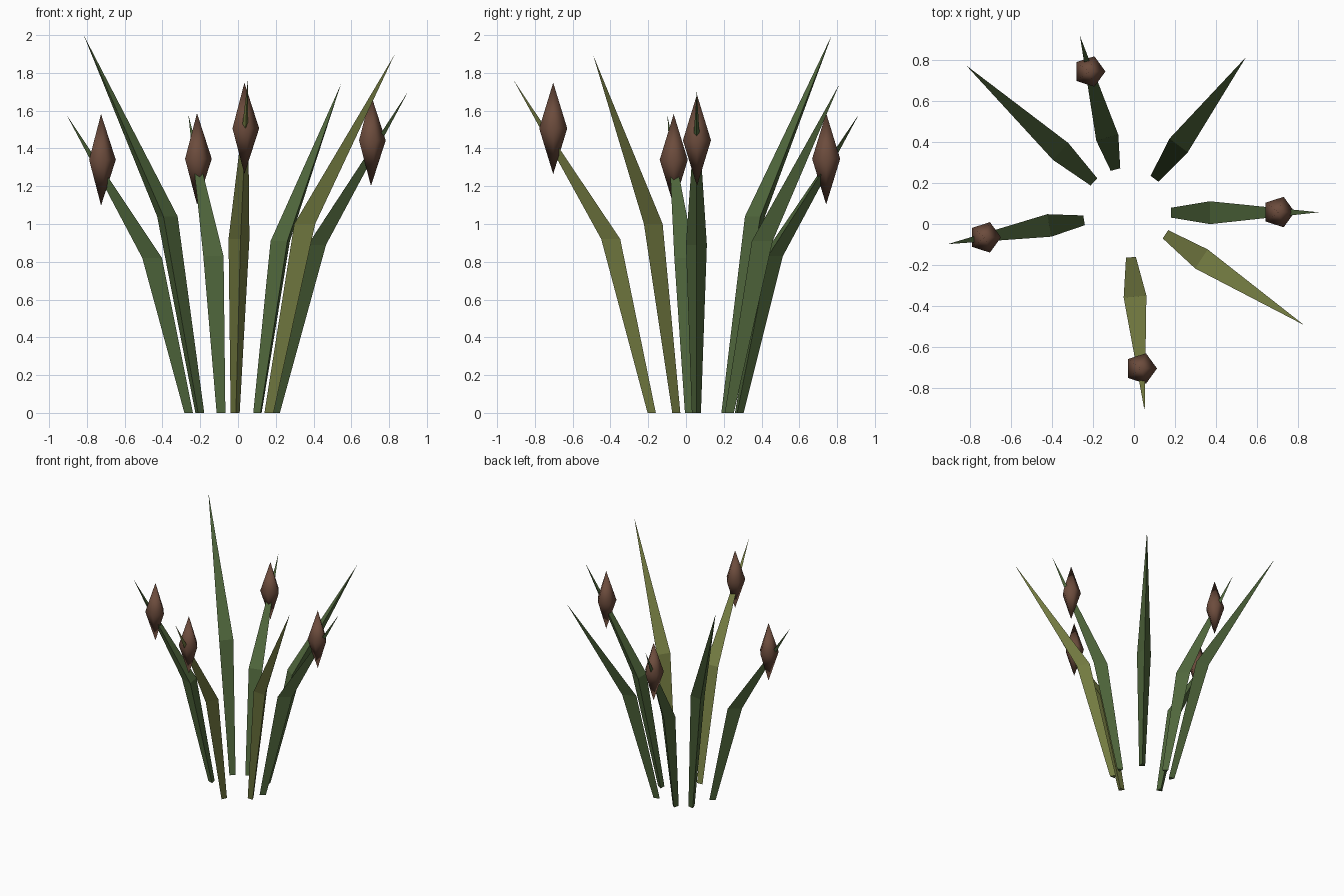
import bpy, bmesh, math
from mathutils import Vector

if "Cube" in bpy.data.objects:
    bpy.data.objects.remove(bpy.data.objects["Cube"])


def material(name, rgb):
    m = bpy.data.materials.new(name)
    m.diffuse_color = (*rgb, 1)
    m.use_nodes = True
    m.node_tree.nodes["Principled BSDF"].inputs["Base Color"].default_value = m.diffuse_color
    return m


GREEN = material("leaf green", (0.080, 0.135, 0.045))
OLIVE = material("leaf olive", (0.180, 0.205, 0.055))
BROWN = material("seed head brown", (0.150, 0.072, 0.046))


def finish(bm, name, mat, smooth):
    bmesh.ops.recalc_face_normals(bm, faces=bm.faces)
    for f in bm.faces:
        f.smooth = smooth
    me = bpy.data.meshes.new(name)
    bm.to_mesh(me)
    bm.free()
    me.materials.append(mat)
    ob = bpy.data.objects.new(name, me)
    bpy.context.collection.objects.link(ob)


# Blade: three-sided section, flat side inward, ridge outward, bent once
def blade(name, base, mid, tip, mat):
    bm = bmesh.new()
    out = Vector((tip[0] - base[0], tip[1] - base[1], 0)).normalized()
    side = Vector((-out.y, out.x, 0))

    def ring(p, width):
        p = Vector(p)
        pts = (p + side * width / 2, p - side * width / 2, p + out * width * 0.866)
        return [bm.verts.new(v) for v in pts]

    low, bend = ring(base, 0.048), ring(mid, 0.111)
    top = bm.verts.new(tip)
    bm.faces.new(low)
    for i in range(3):
        j = (i + 1) % 3
        bm.faces.new((low[i], low[j], bend[j], bend[i]))
        bm.faces.new((bend[i], bend[j], top))
    finish(bm, name, mat, False)


# Seed head: five-sided smooth spindle
def seed_head(name, centre, r=0.078, half=0.242):
    bm = bmesh.new()
    c = Vector(centre)
    ring = [bm.verts.new(c + Vector((r * math.cos(a), r * math.sin(a), 0)))
            for a in (math.tau * k / 5 for k in range(5))]
    for dz in (half, -half):
        pole = bm.verts.new(c + Vector((0, 0, dz)))
        for i in range(5):
            bm.faces.new((ring[i], ring[(i + 1) % 5], pole))
    finish(bm, name, BROWN, True)


# name, inner base centre, inner bend centre, tip, colour, head centre
PLANTS = [
    ("east", (0.18, 0.055, 0), (0.37, 0.055, 0.89), (0.90, 0.057, 1.70), GREEN, (0.704, 0.058, 1.443)),
    ("north_east", (0.10, 0.22, 0), (0.217, 0.382, 0.91), (0.545, 0.812, 1.74), GREEN, None),
    ("north", (-0.09, 0.265, 0), (-0.13, 0.42, 0.83), (-0.263, 0.915, 1.58), GREEN, (-0.217, 0.742, 1.345)),
    ("north_west", (-0.195, 0.205, 0), (-0.357, 0.353, 1.04), (-0.817, 0.772, 2.0), GREEN, None),
    ("west", (-0.243, 0.018, 0), (-0.412, -0.007, 0.82), (-0.906, -0.098, 1.575), GREEN, (-0.725, -0.065, 1.34)),
    ("south", (-0.015, -0.162, 0), (0.005, -0.353, 0.92), (0.052, -0.912, 1.76), OLIVE, (0.034, -0.703, 1.506)),
    ("south_east", (0.153, -0.05, 0), (0.328, -0.17, 1.0), (0.828, -0.492, 1.895), OLIVE, None),
]

for name, base, mid, tip, mat, head in PLANTS:
    blade("blade_" + name, base, mid, tip, mat)
    if head:
        seed_head("seed_head_" + name, head)
